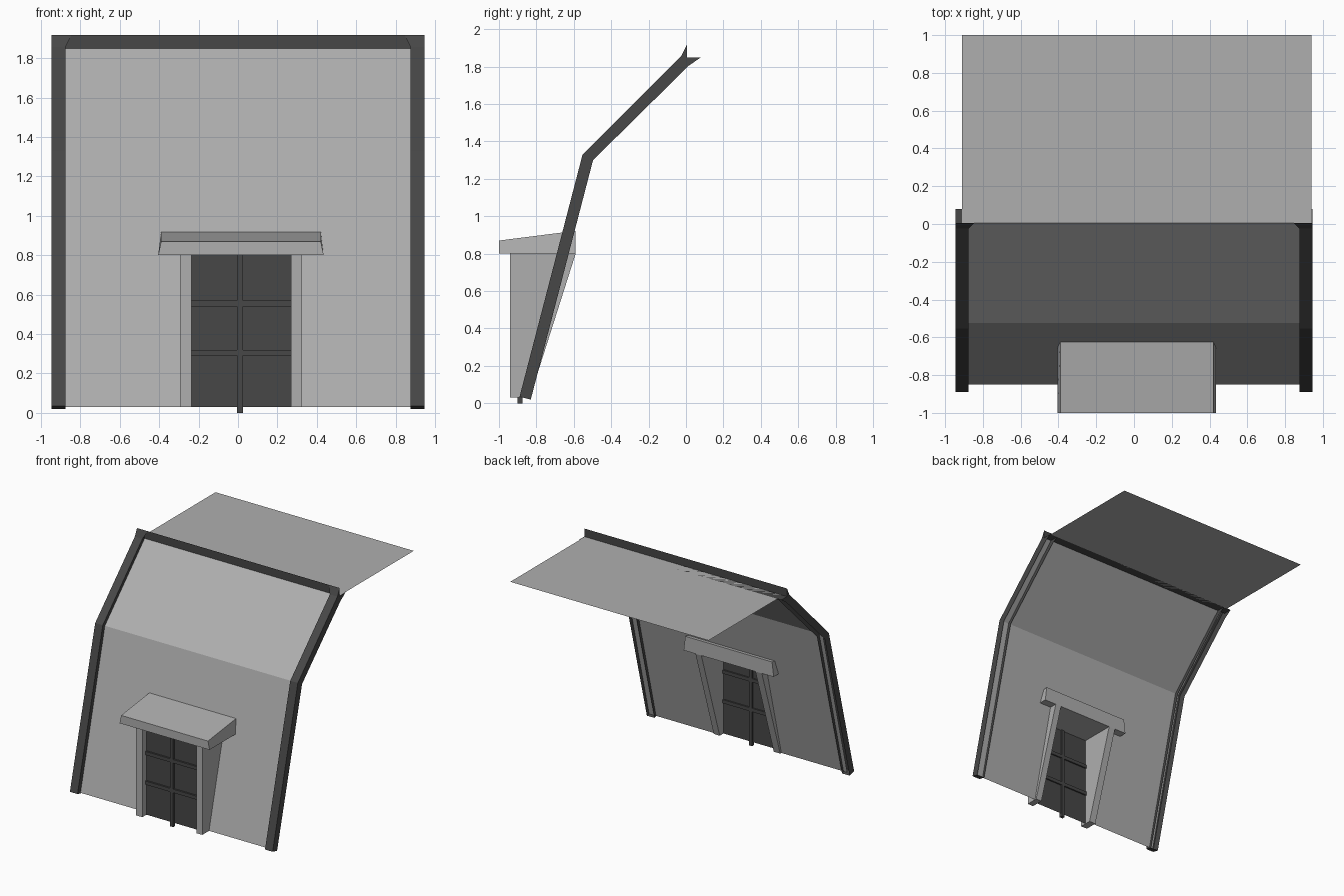
import bpy, bmesh

if "Cube" in bpy.data.objects:
    bpy.data.objects.remove(bpy.data.objects["Cube"])


def material(name, v):
    m = bpy.data.materials.new(name)
    m.diffuse_color = (v, v, v, 1)
    m.use_nodes = True
    m.node_tree.nodes["Principled BSDF"].inputs["Base Color"].default_value = m.diffuse_color
    return m


GREY = material("light grey panel", 0.43)
DARK = material("dark grey trim", 0.063)


def make(name, faces, mat, solid=False):
    """Object from a list of faces, each a list of corner points."""
    bm = bmesh.new()
    for f in faces:
        bm.faces.new([bm.verts.new(p) for p in f])
    bmesh.ops.remove_doubles(bm, verts=bm.verts, dist=0.0005)
    if solid:
        bmesh.ops.recalc_face_normals(bm, faces=bm.faces)
    me = bpy.data.meshes.new(name)
    bm.to_mesh(me)
    bm.free()
    me.materials.append(mat)
    ob = bpy.data.objects.new(name, me)
    bpy.context.collection.objects.link(ob)
    return ob


def prism(name, profile, x0, x1, mat, flare=None):
    """Solid: (y, z) profile extruded along x; flare insets each point's ends."""
    flare = flare or [0] * len(profile)
    a = [(x0 + f, y, z) for (y, z), f in zip(profile, flare)]
    b = [(x1 - f, y, z) for (y, z), f in zip(profile, flare)]
    n = len(profile)
    faces = [a, b[::-1]]
    faces += [[a[i], b[i], b[(i + 1) % n], a[(i + 1) % n]] for i in range(n)]
    return make(name, faces, mat, True)


def box(name, x0, x1, y0, y1, z0, z1, mat):
    return prism(name, [(y0, z0), (y1, z0), (y1, z1), (y0, z1)], x0, x1, mat)


def strip(path, x0, x1):
    """Quads spanning x0..x1 along a (y, z) path."""
    return [[(x0, *p), (x1, *p), (x1, *q), (x0, *q)] for p, q in zip(path, path[1:])]


# Wall with a doorway, folded at the knee, and the flat roof
L, R, DL, DR = -0.91, 0.94, -0.235, 0.27
base, knee, top = (-0.85, 0.03), (-0.525, 1.315), (0.005, 1.85)
t = (0.80 - base[1]) / (knee[1] - base[1])
lintel = (base[0] + t * (knee[0] - base[0]), 0.80)
make("wall",
     strip([base, lintel], L, DL) + strip([base, lintel], DR, R)
     + strip([lintel, knee], L, DL) + strip([lintel, knee], DL, DR)
     + strip([lintel, knee], DR, R) + strip([knee, top], L, R), GREY)
make("roof", strip([top, (1.0, 1.85)], L, R), GREY)

# Side channels: open to the back, notched at the upper end
front = [(-0.89, 0.035), (-0.553, 1.33), (-0.025, 1.857), (0.005, 1.918)]
back = [(-0.83, 0.02), (-0.497, 1.30), (0.015, 1.805), (0.08, 1.85)]
notch = (0.005, 1.85)
OUT, INN = 0.946, 0.875
for s, side in ((-1, "left"), (1, "right")):
    a, b = sorted((s * OUT, s * INN))
    faces = strip(front, a, b)
    faces += strip([front[0], back[0]], a, b)
    for x in (a, b):
        for i in range(2):
            faces.append([(x, *p) for p in (front[i], back[i], back[i + 1], front[i + 1])])
        faces.append([(x, *p) for p in (front[2], back[2], notch)])
        faces.append([(x, *p) for p in (back[2], back[3], notch)])
        faces.append([(x, *p) for p in (front[2], notch, front[3])])
    # mitre gusset where the channel meets the top rail
    faces.append([(s * INN, *front[2]), (s * INN, *front[3]), (s * 0.845, *front[3])])
    make(side + "_channel", faces, DARK)

# Top rail: angle section
make("top_rail", strip([front[3], notch, back[3]], -OUT, OUT), DARK)

# Door frame jambs and sloping canopy
jamb = [(-0.94, 0.03), (-0.835, 0.03), (-0.59, 0.80), (-0.94, 0.80)]
prism("left_jamb", jamb, -0.295, DL, GREY)
prism("right_jamb", jamb, DR, 0.325, GREY)
prism("canopy", [(-1.0, 0.80), (-0.59, 0.80), (-0.59, 0.922), (-1.0, 0.87)],
      -0.405, 0.435, GREY, [0.0, 0.0, 0.015, 0.015])

# Door leaf and its bars
make("door", strip([(-0.885, 0.03), (-0.885, 0.80)], DL, DR), DARK)
box("door_upright_bar", -0.005, 0.025, -0.9, -0.873, 0.0, 0.80, DARK)
for i, z in enumerate((0.29, 0.54)):
    box("door_cross_bar_%d" % (i + 1), DL, DR, -0.9, -0.873, z, z + 0.03, DARK)
